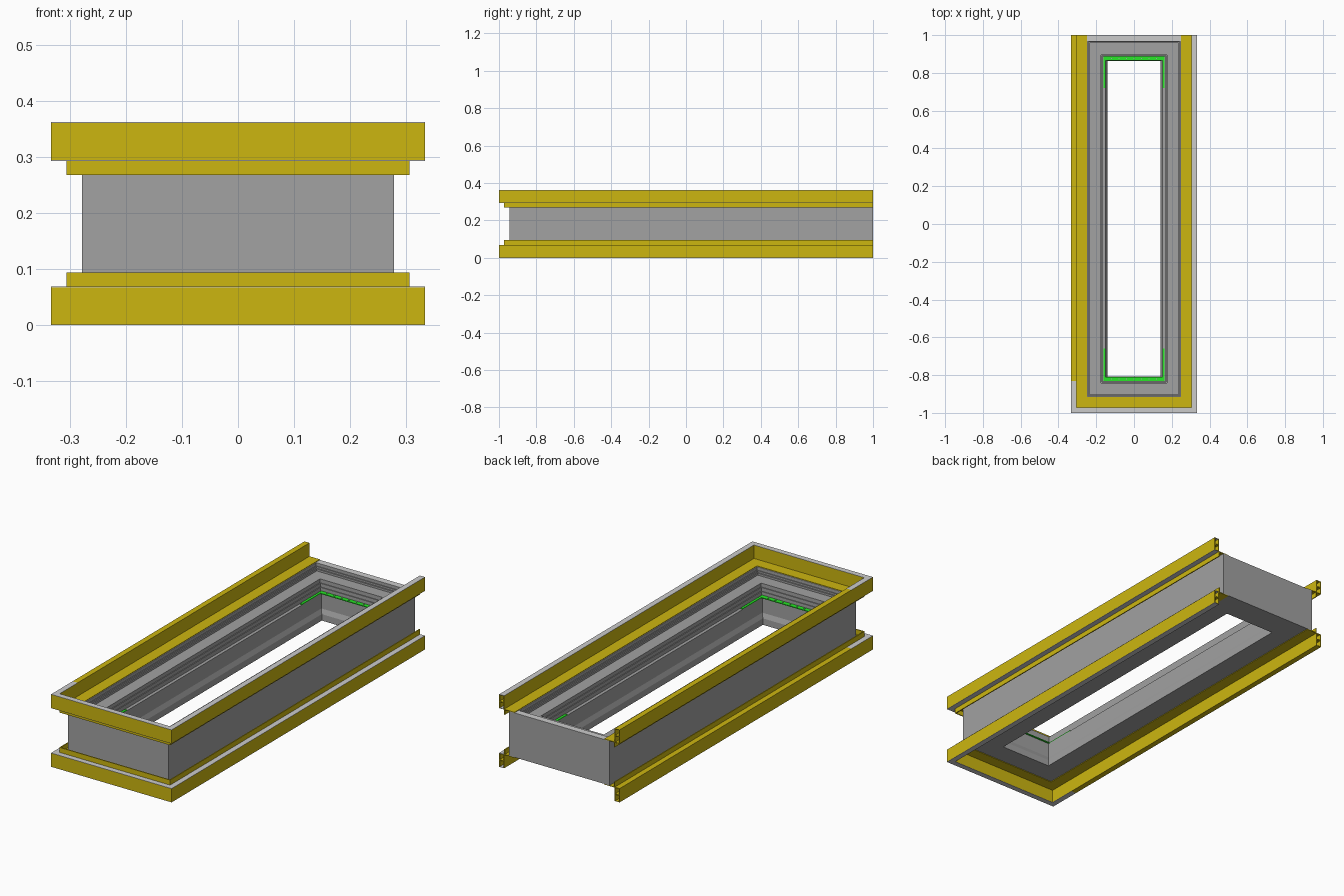
import bpy, bmesh

if "Cube" in bpy.data.objects:
    bpy.data.objects.remove(bpy.data.objects["Cube"])

BX, YF, YB, H = 0.278, -0.945, 1.0, 0.362   # curb half width, front, back, total height


def material(name, rgb):
    m = bpy.data.materials.new(name)
    m.diffuse_color = (*rgb, 1)
    m.use_nodes = True
    m.node_tree.nodes["Principled BSDF"].inputs["Base Color"].default_value = m.diffuse_color
    return m


YELLOW = material("yellow_paint", (0.608, 0.468, 0.005))
GREEN = material("green_pad", (0.02, 0.8, 0.02))
DARK = material("dark_grey_metal", (0.36, 0.36, 0.36))


# Paths: each gives the corner points for an inset i from the curb's outer face
def loop_path(i):
    return [(-BX + i, YB - i), (-BX + i, YF + i), (BX - i, YF + i), (BX - i, YB - i)]


def u_path(i):
    return [(-BX + i, YB), (-BX + i, YF + i), (BX - i, YF + i), (BX - i, YB)]


def u_short_path(i):
    return [(-BX + i, -0.83), (-BX + i, YF + i), (BX - i, YF + i), (BX - i, YB)]


def left_path(i):
    return [(-BX + i, YB), (-BX + i, -0.83)]


def sweep(name, profiles, path, mat=None, closed=False, flip=False):
    """Sweep closed (inset, z) profiles along a mitred path; flip mirrors in z."""
    bm = bmesh.new()
    for prof in profiles:
        cols = []
        for i, z in prof:
            z = H - z if flip else z
            cols.append([bm.verts.new((x, y, z)) for x, y in path(i)])
        n, m = len(cols), len(cols[0])
        for a in range(n):
            b = (a + 1) % n
            for k in range(m if closed else m - 1):
                j = (k + 1) % m
                bm.faces.new((cols[a][k], cols[a][j], cols[b][j], cols[b][k]))
        if not closed:
            bm.faces.new([c[0] for c in cols])
            bm.faces.new([c[-1] for c in cols])
    bmesh.ops.recalc_face_normals(bm, faces=bm.faces)
    me = bpy.data.meshes.new(name)
    bm.to_mesh(me)
    bm.free()
    ob = bpy.data.objects.new(name, me)
    bpy.context.collection.objects.link(ob)
    if mat:
        me.materials.append(mat)
    return ob


def rect(i0, i1, z0, z1):
    return [(i0, z0), (i1, z0), (i1, z1), (i0, z1)]


def boxes(name, items, mat=None):
    """One object from (x0, x1, y0, y1, z0, z1) boxes."""
    bm = bmesh.new()
    for x0, x1, y0, y1, z0, z1 in items:
        vs = bmesh.ops.create_cube(bm, size=1)["verts"]
        for v in vs:
            v.co = (x1 if v.co.x > 0 else x0, y1 if v.co.y > 0 else y0, z1 if v.co.z > 0 else z0)
    me = bpy.data.meshes.new(name)
    bm.to_mesh(me)
    bm.free()
    ob = bpy.data.objects.new(name, me)
    bpy.context.collection.objects.link(ob)
    if mat:
        me.materials.append(mat)


# Dark curb: stepped section swept round the rectangular opening
curb = [(0, 0.070), (0, 0.291), (0.033, 0.291), (0.033, 0.276), (0.037, 0.276),
        (0.037, 0.267), (0.043, 0.267), (0.043, 0.257), (0.104, 0.257), (0.104, 0.238),
        (0.108, 0.238), (0.108, 0.220), (0.112, 0.220), (0.112, 0.200), (0.128, 0.200),
        (0.128, 0.125), (0.137, 0.102), (0.137, 0.070)]
sweep("curb_frame", [curb], loop_path, DARK, closed=True)
# Lighter grey rim along the top of the curb
sweep("curb_rim", [rect(0, 0.033, 0.291, 0.292)], loop_path, closed=True)

# Upper and lower edge rails, open at the back
for label, flip in (("upper", False), ("lower", True)):
    # hollow tube: outer wall, inner wall and middle web
    sweep(label + "_rail_tube", [
        rect(-0.055, -0.051, 0.2945, 0.3605),
        rect(-0.031, -0.027, 0.2945, 0.3605),
        rect(-0.051, -0.031, 0.325, 0.329)], u_path, YELLOW, flip=flip)
    # mounting ledge over the curb and the thin hanging fin
    sweep(label + "_rail_ledge", [rect(-0.027, 0.030, 0.292, 0.295)], u_path, YELLOW, flip=flip)
    sweep(label + "_rail_fin", [rect(-0.028, -0.023, 0.268, 0.294)], u_path, YELLOW, flip=flip)
    # tube covers: bare grey on front and right, painted on the left
    covers = [rect(-0.055, -0.027, 0.3605, 0.362), rect(-0.055, -0.027, 0.293, 0.2945)]
    sweep(label + "_rail_cover", covers, u_short_path, flip=flip)
    sweep(label + "_left_cover", covers, left_path, YELLOW, flip=flip)

# Green corner pads on the inner ledge, at both ends of the opening
z0, z1 = 0.200, 0.204
ends = ((0.865, 0.887, 0.72, 0.865), (-0.832, -0.809, -0.809, -0.66))
pads, screws = [], []
for y0, y1, leg0, leg1 in ends:
    pads.append((-0.162, 0.162, y0, y1, z0, z1))
    for s in (-1, 1):
        xs = sorted((s * 0.150, s * 0.162))
        pads.append((*xs, leg0, leg1, z0, z1))
    yc = (y0 + y1) / 2
    for k in range(-3, 4):
        x = k * 0.04
        screws.append((x - 0.003, x + 0.003, yc - 0.003, yc + 0.003, z1, z1 + 0.002))
boxes("corner_pads", pads, GREEN)
boxes("pad_screws", screws, DARK)
